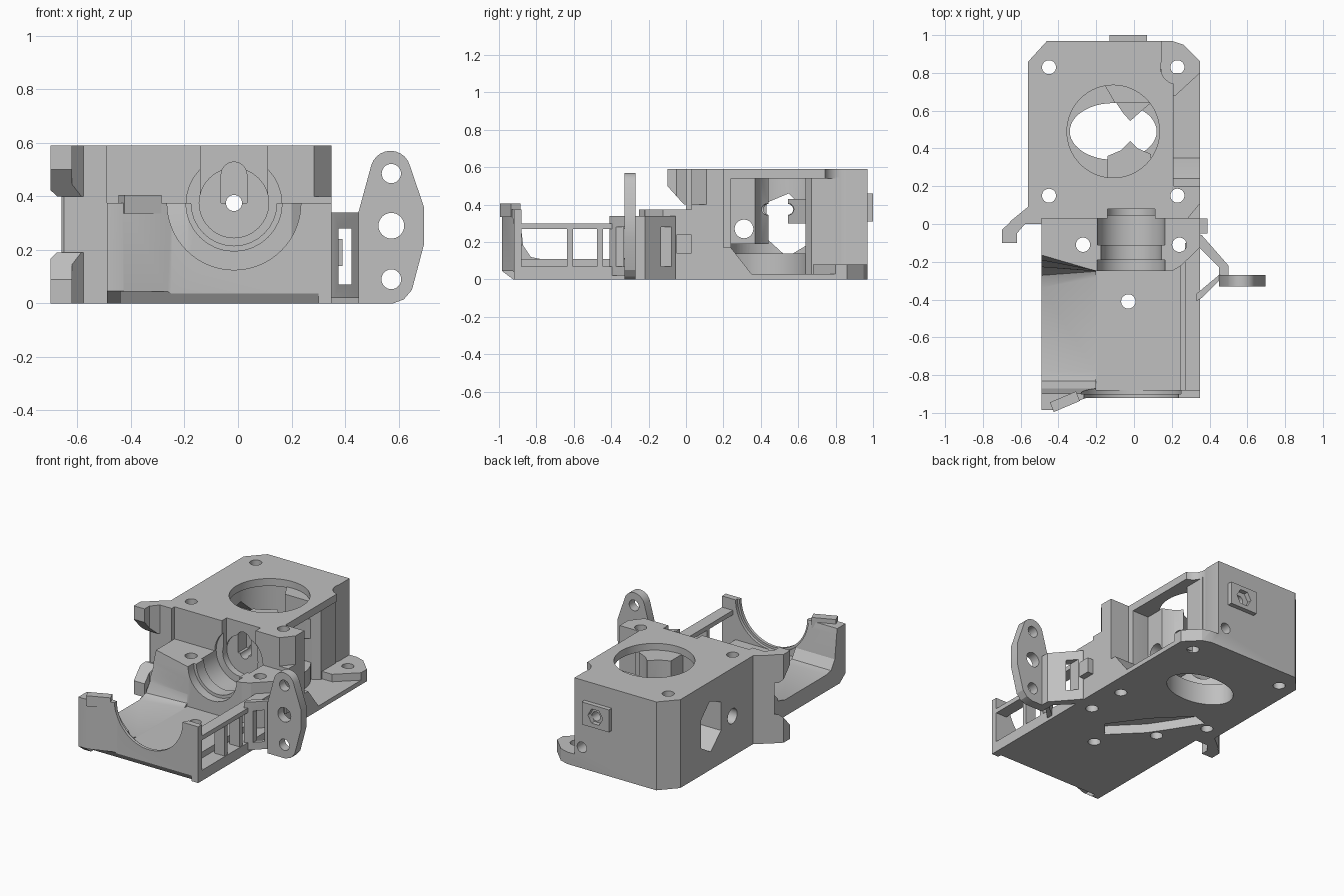
import bpy, bmesh, math

old = bpy.data.objects.get("Cube")
if old:
    bpy.data.objects.remove(old, do_unlink=True)

grey = bpy.data.materials.new("machined_grey")
grey.use_nodes = True
COLOUR = (0.53, 0.53, 0.53, 1)
grey.diffuse_color = COLOUR
grey.node_tree.nodes["Principled BSDF"].inputs["Base Color"].default_value = COLOUR


def prism(name, pts, lo, hi, axis="z"):
    """Extrude a 2D outline between lo and hi along an axis."""
    place = {"x": lambda a, b, h: (h, a, b),
             "y": lambda a, b, h: (a, h, b),
             "z": lambda a, b, h: (a, b, h)}[axis]
    bm = bmesh.new()
    low = [bm.verts.new(place(a, b, lo)) for a, b in pts]
    top = [bm.verts.new(place(a, b, hi)) for a, b in pts]
    bm.faces.new(low)
    bm.faces.new(top)
    n = len(pts)
    for i in range(n):
        j = (i + 1) % n
        bm.faces.new((low[i], low[j], top[j], top[i]))
    bmesh.ops.recalc_face_normals(bm, faces=bm.faces[:])
    mesh = bpy.data.meshes.new(name)
    bm.to_mesh(mesh)
    bm.free()
    mesh.materials.append(grey)
    ob = bpy.data.objects.new(name, mesh)
    bpy.context.collection.objects.link(ob)
    return ob


def rect(a0, a1, b0, b1):
    return [(a0, b0), (a1, b0), (a1, b1), (a0, b1)]


def ring(a, b, r, r2=None, n=48):
    t = [2 * math.pi * i / n for i in range(n)]
    return [(a + r * math.cos(k), b + (r2 or r) * math.sin(k)) for k in t]


def box(name, x0, x1, y0, y1, z0, z1):
    return prism(name, rect(x0, x1, y0, y1), z0, z1)


def cut(ob, *cutters):
    """Subtract the cutters one by one and remove them."""
    bpy.context.view_layer.objects.active = ob
    for c in cutters:
        m = ob.modifiers.new("cut", "BOOLEAN")
        m.operation, m.solver, m.object = "DIFFERENCE", "EXACT", c
        bpy.ops.object.modifier_apply(modifier=m.name)
        bpy.data.objects.remove(c, do_unlink=True)


def hole(a, b, r, lo=-0.1, hi=0.7, axis="z", n=32):
    return prism("cutter", ring(a, b, r, n=n), lo, hi, axis)


AX, AZ = -0.015, 0.375   # shaft axis
HX, HY = -0.11, 0.49     # gear chamber centre

# Gear housing with clipped rear corners, round chamber and open left side
housing = prism("gear_housing", [(-0.56, 0.03), (0.35, 0.03), (0.35, 0.86), (0.26, 0.95),
                                 (0.2, 0.97), (-0.46, 0.97), (-0.56, 0.86)], 0, 0.59)
cut(housing,
    hole(HX, HY, 0.26, 0.03, 0.54, n=64),
    box("cutter", -0.06, 0.5, 0.24, 0.8, 0.03, 0.54),
    box("cutter", 0.21, 0.5, 0.2, 1.1, 0.08, 0.7),
    box("cutter", 0.15, 0.5, 0.7, 1.1, 0.08, 0.46),
    box("cutter", 0.145, 0.5, 0.83, 1.1, 0.08, 0.7),
    hole(0.23, 0.83, 0.09, 0.08, 0.7),
    hole(HX, HY, 0.245, 0.5, 0.7, n=64),
    prism("cutter", ring(HX, HY, 0.23, 0.15), -0.1, 0.2),
    prism("cutter", [(0.26, 0.0), (0.4, 0.0), (0.4, 0.17)], 0.4, 0.7))
# Side openings, rear screw hole and corner screw holes
cut(housing,
    prism("cutter", [(0.43, 0.22), (0.54, 0.12), (0.64, 0.18), (0.64, 0.37),
                     (0.55, 0.46), (0.43, 0.41)], -0.7, -0.25, "x"),
    hole(0.31, 0.27, 0.05, -0.7, 0.1, "x"),
    hole(0.09, 0.14, 0.035, 0.85, 1.1, "y"))
for x in (-0.45, 0.23):
    for y in (0.15, 0.83):
        cut(housing, hole(x, y, 0.037))

# Shaft guides inside the chamber, their noses almost meeting at its middle
front_guide = prism("front_guide", [(-0.14, 0.2), (0.09, 0.2), (0.09, 0.37), (0.02, 0.4),
                                    (-0.02, 0.44), (-0.07, 0.39), (-0.14, 0.36)], 0.19, 0.545)
cut(front_guide, hole(0.31, 0.27, 0.05, -0.7, 0.4, "x"))
rear_guide = prism("rear_guide", [(-0.17, 0.76), (-0.1, 0.64), (0.1, 0.64), (0.145, 0.67),
                                  (0.145, 0.82), (-0.17, 0.82)], 0.02, 0.545)
rear_nose = prism("rear_nose", [(-0.1, 0.65), (-0.06, 0.59), (-0.02, 0.545), (0.03, 0.59),
                                (0.1, 0.65)], 0.3, 0.43)
for guide in (front_guide, rear_guide, rear_nose):
    cut(guide, hole(AX, AZ, 0.03, 0.0, 1.1, "y"))

# Collar around the floor opening, sloped foot and rear tab step
collar = prism("floor_collar", ring(HX, HY, 0.25), 0.01, 0.14)
cut(collar, prism("cutter", ring(HX, HY, 0.23, 0.15), -0.1, 0.3))
prism("sloped_foot", [(0.19, 0.01), (0.36, 0.01), (0.35, 0.03), (0.24, 0.17), (0.19, 0.17)],
      0.05, 0.35, "x")
prism("tab_step", [(0.14, 0.68), (0.22, 0.68), (0.35, 0.8), (0.14, 0.8)], 0.01, 0.08)

# Motor cradle: tray, front wall and bearing wall from one block
cradle = prism("motor_cradle", [(-0.49, -0.985), (-0.43, -0.985), (-0.25, -0.92),
                                (0.35, -0.92), (0.35, 0.06), (-0.49, 0.06)], 0, AZ)
sweep = prism("cutter", [(-0.92, 0.5), (-0.89, 0.34), (-0.87, 0.18), (-0.83, 0.12), (-0.78, 0.11),
                         (-0.36, 0.11), (-0.28, 0.13), (-0.22, 0.19), (-0.17, 0.28),
                         (-0.13, 0.38), (-0.08, 0.5)], -0.6, -0.19, "x")
for v in sweep.data.vertices:
    if v.co.x > -0.3 and v.co.y > -0.4:
        v.co.y = -0.25 - (v.co.z < 0.12) * 0.03
cut(cradle, sweep,
    prism("cutter", [(-0.2, -0.88), (0.251, -0.88), (0.251, -0.22),
                     (0.2, -0.25), (-0.2, -0.25)], 0.11, 0.6),
    prism("cutter", [(0.25, -0.88), (0.5, -0.88), (0.5, 0.02), (0.25, -0.22)], 0.07, 0.6),
    prism("cutter", ring(AX, AZ, 0.25, n=64), -1.1, -0.86, "y"),
    prism("cutter", ring(AX, AZ, 0.265, n=64), -0.9, -0.87, "y"),
    prism("cutter", [(-1.1, -0.01), (-0.91, -0.01), (-0.99, 0.05), (-1.1, 0.05)], -0.6, -0.25, "x"),
    prism("cutter", [(-1.1, -0.01), (-0.89, -0.01), (-0.925, 0.045), (-1.1, 0.045)],
          -0.44, 0.3, "x"))
for x, y in ((-0.27, -0.11), (0.24, -0.11), (-0.03, -0.41)):
    cut(cradle, hole(x, y, 0.038))

# Bearing seat, shaft bore and underside recess through both blocks
for part in (cradle, housing):
    cut(part, hole(AX, AZ, 0.18, -0.3, -0.19, "y"),
        hole(AX, AZ, 0.16, -0.2, -0.1, "y"),
        hole(AX, AZ, 0.178, -0.11, 0.045, "y"),
        hole(AX, AZ, 0.13, 0.0, 0.09, "y"),
        hole(AX, AZ, 0.03, 0.0, 1.1, "y"),
        prism("cutter", [(-0.02, -0.3), (0.06, -0.2), (-0.1, 0.02), (-0.3, 0.22),
                         (-0.4, 0.19), (-0.28, 0.0), (-0.2, -0.12)], -0.1, 0.06))
# Top notch and round-ended slot above the shaft
cut(housing,
    prism("cutter", rect(-0.14, 0.11, AZ, 0.7), 0.0, 0.08, "y"),
    prism("cutter", rect(AX - 0.048, AX + 0.048, AZ, 0.48), 0.0, 0.18, "y"),
    hole(AX, 0.48, 0.048, 0.0, 0.18, "y"))

# Open side frame: rail and two posts
box("side_rail", 0.27, 0.35, -0.9, -0.1, 0.27, 0.3)
for i, y in enumerate((-0.62, -0.46)):
    box("rail_post_%d" % (i + 1), 0.27, 0.345, y - 0.015, y + 0.015, 0.05, 0.28)

# Clip on the front wall, angled like the wall face
clip = prism("front_clip", rect(-0.075, 0.075, -0.025, 0.03), 0.335, 0.405)
clip.location = (-0.365, -0.943, 0)
clip.rotation_euler.z = 0.4

# Hooked flange at the right rear corner
prism("hook_web", [(-0.55, 0.1), (-0.66, 0.01), (-0.65, 0.0), (-0.49, 0.0),
                   (-0.49, 0.1)], 0, 0.59)
for name, z_end, z_tip, z_root in (("upper_hook", 0.59, 0.5, 0.4), ("lower_hook", 0, 0.09, 0.19)):
    hook = prism(name, [(-0.1, z_end), (0.08, z_end), (0.08, z_root), (-0.01, z_root),
                        (-0.1, z_tip)], -0.7, -0.55, "x")
    cut(hook, prism("cutter", [(-0.8, -0.116), (-0.4, 0.227), (-0.4, 0.4), (-0.8, 0.4)], -0.1, 0.7),
        prism("cutter", [(-0.62, -0.2), (-0.5, -0.2), (-0.5, 0.03), (-0.56, 0.02),
                         (-0.62, -0.05)], -0.1, 0.7))

# Lever plate with three holes
dome = [(0.57 + 0.075 * math.cos(t), 0.495 + 0.075 * math.sin(t))
        for t in [math.radians(15 + 15 * k) for k in range(11)]]
lever = prism("lever_plate", [(0.45, 0), (0.58, 0), (0.62, 0.015), (0.65, 0.05), (0.695, 0.22),
                              (0.695, 0.36)] + dome + [(0.45, 0.34)], -0.33, -0.27, "y")
cut(lever, *[hole(0.573, z, r, -0.5, 0, "y")
             for z, r in ((0.09, 0.037), (0.29, 0.048), (0.485, 0.036))])

# Slotted arms that carry the lever plate
arms = {"rear_arm": [(0.33, -0.05), (0.36, -0.06), (0.5, -0.22), (0.5, -0.28),
                     (0.45, -0.28), (0.45, -0.23), (0.33, -0.11)],
        "front_arm": [(0.33, -0.41), (0.36, -0.39), (0.46, -0.29), (0.45, -0.27), (0.33, -0.37)]}
for name, outline in arms.items():
    arm = prism(name, outline, 0 if name == "rear_arm" else 0.02, 0.34)
    cut(arm, box("cutter", 0.375, 0.425, -0.5, 0.1, 0.07, 0.28))
box("side_stop", 0.33, 0.39, -0.05, 0.03, 0.14, 0.24)

# Nut pocket on the rear face
pocket = box("nut_pocket", -0.13, 0.07, 0.95, 1.0, 0.31, 0.46)
cut(pocket, hole(-0.03, 0.385, 0.055, 0.965, 1.1, "y", n=6),
    hole(AX, AZ, 0.03, 0.9, 1.1, "y"))

# Crisp edges with smooth curved walls
for ob in bpy.context.scene.objects:
    ob.select_set(ob.type == "MESH")
bpy.context.view_layer.objects.active = housing
bpy.ops.object.shade_smooth_by_angle(angle=math.radians(25))
